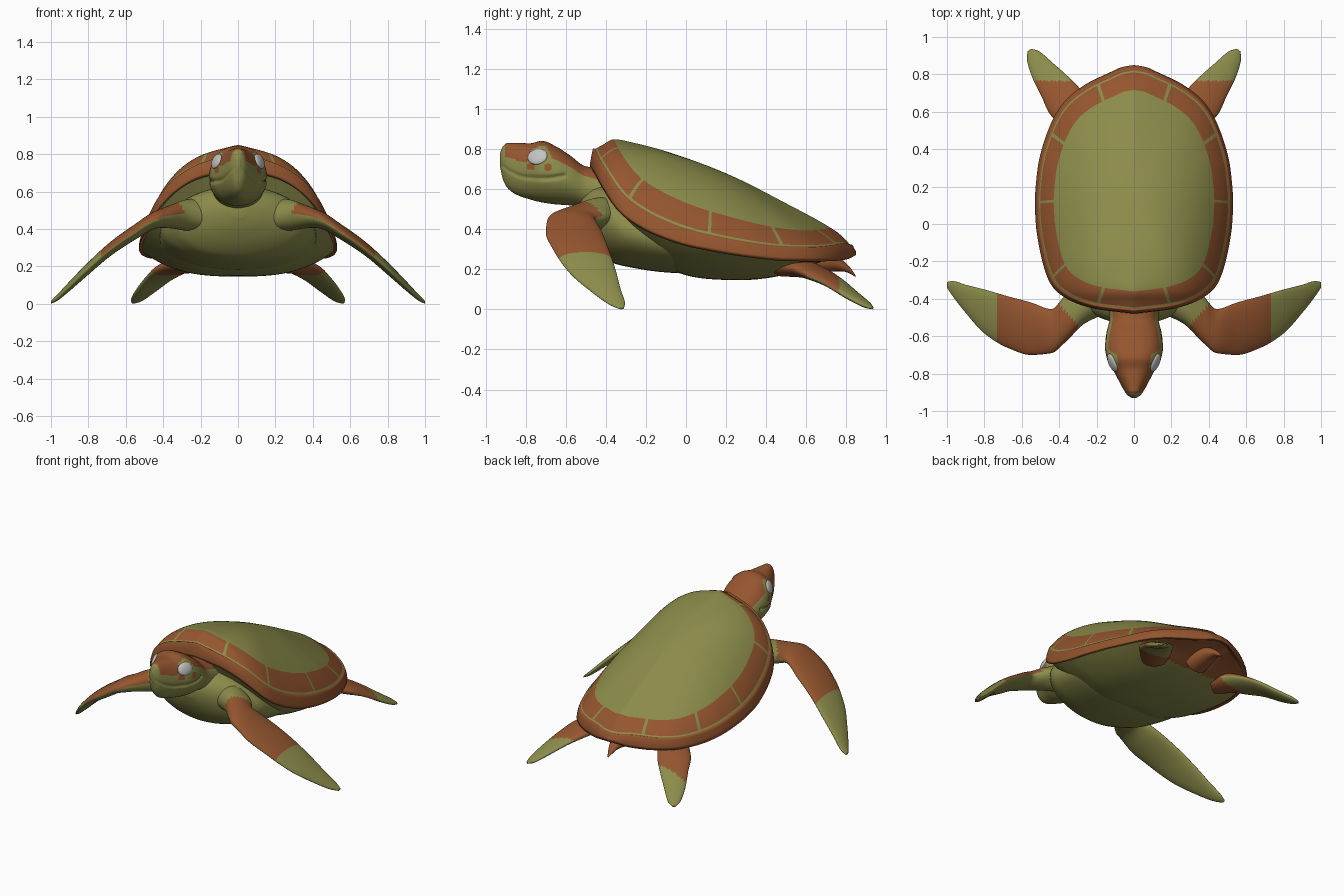
import bpy, bmesh, math

cube = bpy.data.objects.get("Cube")
if cube:
    bpy.data.objects.remove(cube, do_unlink=True)


def material(name, rgb):
    m = bpy.data.materials.new(name)
    m.use_nodes = True
    m.diffuse_color = (*rgb, 1)
    bsdf = m.node_tree.nodes["Principled BSDF"]
    bsdf.inputs["Base Color"].default_value = (*rgb, 1)
    bsdf.inputs["Roughness"].default_value = 0.8
    return m


GREEN, RUST = 0, 1
SKIN = [material("olive_green", (0.26, 0.26, 0.07)), material("rust_brown", (0.3, 0.092, 0.028))]
EYE = material("pale_grey", (0.55, 0.55, 0.55))


def smooth(table, u):
    """Monotone cubic interpolation; first column is the key."""
    k = [r[0] for r in table]
    u = max(k[0], min(k[-1], u))
    i = max(j for j in range(len(k) - 1) if k[j] <= u)
    h = k[i + 1] - k[i]
    t = (u - k[i]) / h
    out = []
    for c in range(1, len(table[0])):
        def sec(j):
            return (table[j + 1][c] - table[j][c]) / (k[j + 1] - k[j])

        def slope(j):
            if j == 0:
                return sec(0)
            if j == len(k) - 1:
                return sec(j - 1)
            a, b = sec(j - 1), sec(j)
            return 2 * a * b / (a + b) if a * b > 0 else 0
        p, q = table[i][c], table[i + 1][c]
        out.append(p + (q - p) * t * t * (3 - 2 * t)
                   + h * t * (1 - t) * (slope(i) * (1 - t) - slope(i + 1) * t))
    return out


def skin_rings(name, rings, rule, cap_end=True):
    """Bridge closed rings of points and colour each face by a rule."""
    bm = bmesh.new()
    vs = [[bm.verts.new(p) for p in ring] for ring in rings]
    n = len(rings[0])
    where = {bm.faces.new(vs[0]): (0, 0)}
    for i in range(len(vs) - 1):
        for j in range(n):
            k = (j + 1) % n
            where[bm.faces.new((vs[i][j], vs[i][k], vs[i + 1][k], vs[i + 1][j]))] = (i, j)
    if cap_end:
        where[bm.faces.new(vs[-1])] = (len(vs) - 2, 0)
    bmesh.ops.recalc_face_normals(bm, faces=bm.faces)
    bm.normal_update()
    for f, (i, j) in where.items():
        f.smooth = True
        f.material_index = rule(i, j, f.calc_center_median(), f.normal)
    me = bpy.data.meshes.new(name)
    bm.to_mesh(me)
    bm.free()
    for m in SKIN:
        me.materials.append(m)
    bpy.context.collection.objects.link(bpy.data.objects.new(name, me))


# Shell outline (half): index, x, y, z
RIM = [(i, *p) for i, p in enumerate([
    (0, -.48, .73), (.2, -.455, .69), (.34, -.41, .61), (.44, -.33, .5), (.49, -.2, .41),
    (.525, 0, .335), (.53, .12, .31), (.515, .3, .28), (.46, .5, .26), (.385, .64, .258),
    (.27, .74, .26), (.13, .81, .27), (.06, .84, .285), (0, .85, .29)])]
RIDGE = [(-.48, .73), (-.465, .79), (-.42, .82), (-.36, .85), (-.25, .83), (-.1, .79),
         (.2, .68), (.5, .53), (.75, .39), (.78, .365), (.85, .29)]
KEEL = [(-.48, .45), (-.4, .27), (-.2, .2), (0, .17), (.3, .155), (.55, .17), (.7, .23), (.85, .28)]
HALF, MID = 110, .15
STEP = (len(RIM) - 1) / HALF
half = [smooth(RIM, i * STEP) for i in range(HALF + 1)]
outline = half + [(-x, y, z) for x, y, z in half[-2:0:-1]]


def shell_ring(s, drop=0.0):
    ring = []
    for x, y, z in outline:
        py = MID + s * (y - MID)
        top = smooth(RIDGE, py)[0]
        prof = max(0, 1 - s * s) ** (.75 * abs(x) / .53)
        bead = .012 * math.exp(-((s - .975) / .012) ** 2)
        ring.append((s * x, py, z + (top - z) * prof + bead - drop))
    return ring


def steps(*spans):
    return [a + (b - a) * i / n for a, b, n in spans for i in range(n)]


# Carapace: green centre, rust marginal plates, thin seams and rolled lip
levels = steps((.01, .81, 24), (.81, .945, 9), (.945, .957, 2), (.957, 1, 8)) + [1]
SEAMS = (1, 3.2, 6, 8, 10.5)


def shell_rule(i, j, c, n):
    if i >= len(levels) - 1:
        return RUST
    s = (levels[i] + levels[i + 1]) / 2
    p = min(j + .5, 2 * HALF - j - .5) * STEP
    seam = any(abs(p - d) < STEP / 2 for d in SEAMS)
    if s < .81 or .945 < s < .957 or (s < .957 and seam):
        return GREEN
    return RUST


skin_rings("shell", [shell_ring(s) for s in levels]
           + [shell_ring(1, .018), shell_ring(.97, .025), shell_ring(.9, .015)],
           shell_rule, cap_end=False)


# Belly: hangs below the rim, rust under the tail
def belly_ring(s):
    ring = []
    for x, y, z in outline:
        py = MID + s * (y - MID)
        ring.append((s * x, py, z - .01 + (smooth(KEEL, py)[0] - z) * (1 - (s / .97) ** 2.8)))
    return ring


skin_rings("belly", [belly_ring(s) for s in steps((.01, .6, 10), (.6, .97, 16)) + [.97]],
           lambda i, j, c, n: RUST if c.y > .56 and c.z > .19 else GREEN, cap_end=False)


def loft(name, table, n, m, place, rule):
    """Loft oval sections; place() turns a table row and an angle into a point."""
    a, b = table[0][0], table[-1][0]
    rings = []
    for i in range(n + 1):
        u = a + (b - a) * (.5 - .5 * math.cos(math.pi * i / n))
        row = smooth(table, u)
        rings.append([place(u, row, math.tau * j / m) for j in range(m)])
    skin_rings(name, rings, rule)


# Chest: fills the front between the flippers; y, half width, bottom, top
CHEST = [(-.54, .05, .46, .55), (-.52, .13, .4, .58), (-.46, .27, .3, .62), (-.4, .35, .245, .63),
         (-.3, .41, .215, .58), (-.1, .42, .185, .5), (.1, .35, .175, .4)]
loft("chest", CHEST, 40, 64,
     lambda u, r, a: (r[0] * math.cos(a), u, (r[1] + r[2]) / 2 + (r[2] - r[1]) / 2 * math.sin(a)),
     lambda i, j, c, n: GREEN)

# Front flippers: x, leading y, trailing y, z, half thickness
FRONT = [(.1, -.46, -.25, .45, .09), (.26, -.53, -.32, .475, .085), (.37, -.635, -.385, .465, .06),
         (.44, -.69, -.455, .45, .047), (.55, -.7, -.42, .385, .042), (.68, -.66, -.385, .295, .038),
         (.8, -.585, -.35, .19, .034), (.9, -.475, -.325, .095, .026), (.97, -.385, -.305, .03, .016),
         (1, -.34, -.31, .008, .007)]
# Rear flippers: y, x, z, half chord, half thickness
REAR = [(.48, .24, .215, .08, .05), (.58, .31, .205, .1, .045), (.65, .365, .18, .105, .038),
        (.73, .42, .14, .09, .03), (.83, .495, .07, .065, .024), (.9, .54, .025, .04, .017),
        (.93, .56, .008, .012, .007)]
for side, sx in (("left", 1), ("right", -1)):
    def front_point(u, r, a):
        return (sx * u, (r[0] + r[1]) / 2 + (r[1] - r[0]) / 2 * math.cos(a), r[2] + r[3] * math.sin(a))

    def rear_point(u, r, a):
        w = r[2] * math.cos(a)
        return (sx * (r[0] + .8 * w), u - .6 * w, r[1] + r[3] * math.sin(a))

    loft(side + "_front_flipper", FRONT, 90, 56, front_point,
         lambda i, j, c, n: RUST if n.z > .1 and .3 + .9 * (c.y + .54) < abs(c.x) < .735 else GREEN)
    loft(side + "_rear_flipper", REAR, 70, 48, rear_point,
         lambda i, j, c, n: RUST if (n.z > 0 and c.y < .765) or c.y < .6 else GREEN)

# Tail
TAIL = [(.6, .09, .235), (.72, .06, .235), (.79, .032, .215), (.83, .015, .185), (.848, .004, .165)]
loft("tail", TAIL, 16, 20,
     lambda u, r, a: (r[0] * math.cos(a), u, r[1] + .8 * r[0] * math.sin(a)),
     lambda i, j, c, n: RUST)

# Head and neck: y, half width, bottom, top
HEAD = [(-.93, .012, .72, .78), (-.915, .035, .65, .815), (-.89, .053, .605, .832), (-.85, .075, .575, .832),
        (-.78, .112, .55, .83), (-.72, .145, .535, .842), (-.65, .156, .525, .815), (-.58, .147, .52, .77),
        (-.5, .13, .5, .715), (-.38, .15, .4, .7)]
MOUTH = [(-.93, .73), (-.88, .69), (-.8, .66), (-.7, .655), (-.6, .67)]


def head_point(u, r, a):
    w, lo, hi = r
    flat = .8 if math.sin(a) > 0 else 1  # broad crown, round jaw
    x = w * math.copysign(abs(math.cos(a)) ** flat, math.cos(a))
    z = (lo + hi) / 2 + (hi - lo) / 2 * math.sin(a)
    if u < -.6:  # mouth crease
        x *= 1 - .1 * math.exp(-((z - smooth(MOUTH, u)[0]) / .009) ** 2)
    return (x, u, z)


def head_rule(i, j, c, n):
    w, lo, hi = smooth(HEAD, c.y)
    height = (c.z - lo) / (hi - lo)
    spot = any(math.hypot(c.y - y, c.z - z) < .02 for y, z in ((-.775, .715), (-.69, .71)))
    limit = smooth([(-.93, .7), (-.8, .66), (-.765, .9), (-.7, .92), (-.66, .76), (-.5, .76)], c.y)[0]
    return RUST if spot or (height > limit and c.y > -.905) else GREEN


loft("head", HEAD, 100, 100, head_point, head_rule)

# Eyes: shallow domes set into the sides of the head
for side, sx in (("left", 1), ("right", -1)):
    bpy.ops.mesh.primitive_uv_sphere_add(segments=32, ring_count=16, radius=1,
                                         location=(sx * .115, -.742, .763),
                                         rotation=(0, -sx * .38, sx * -.4))
    eye = bpy.context.object
    eye.name = side + "_eye"
    eye.scale = (.016, .052, .042)
    eye.data.materials.append(EYE)
    bpy.ops.object.shade_smooth()
